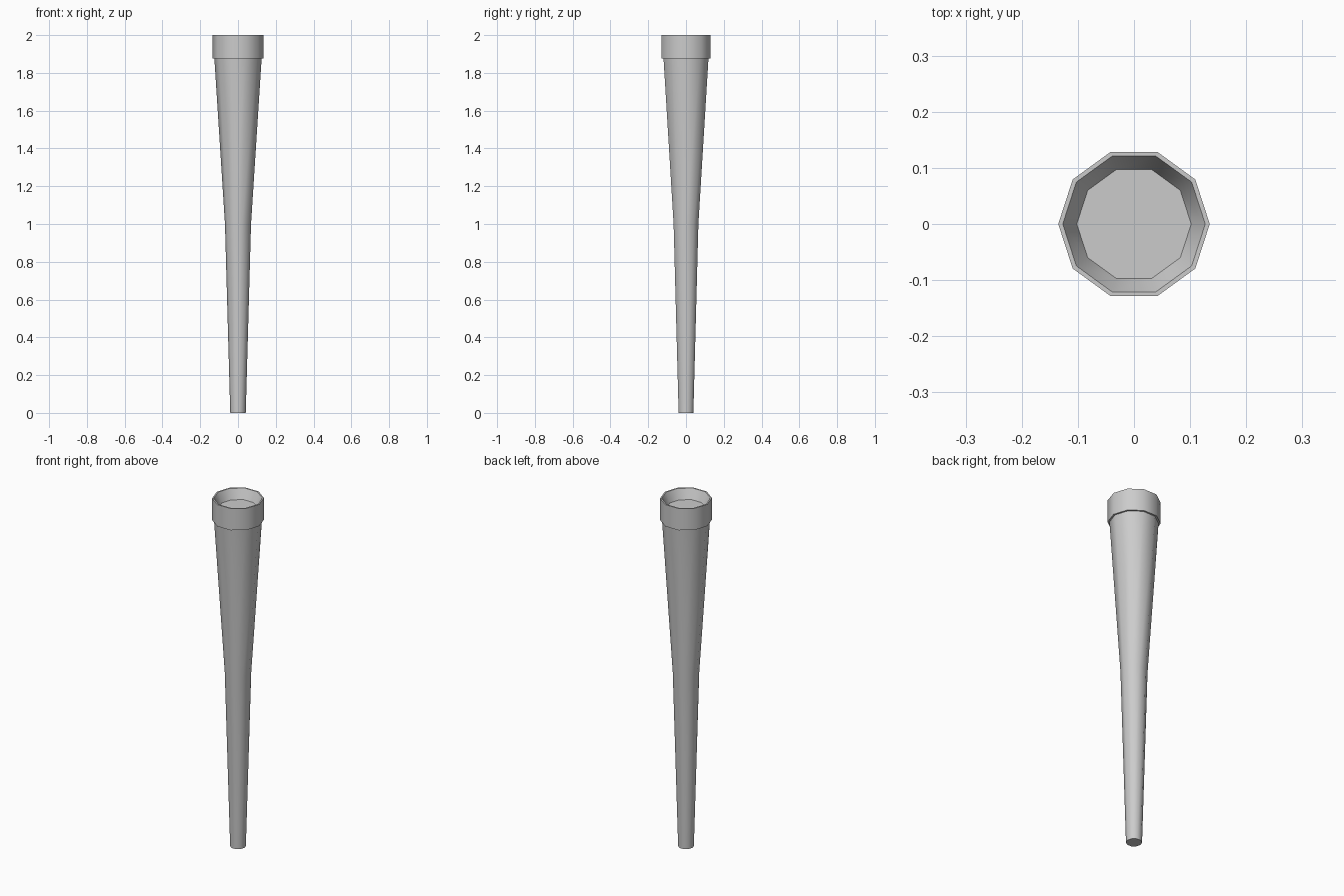
import bpy
import bmesh
from math import sin, cos, radians, tau

if "Cube" in bpy.data.objects:
    bpy.data.objects.remove(bpy.data.objects["Cube"])

SIDES = 10


def lathe(name, profile):
    """Spin (radius, z) rings around z and cap both ends."""
    bm = bmesh.new()
    rings = [[bm.verts.new((r * cos(tau * i / SIDES), r * sin(tau * i / SIDES), z))
              for i in range(SIDES)] for r, z in profile]
    for low, high in zip(rings, rings[1:]):
        for i in range(SIDES):
            j = (i + 1) % SIDES
            bm.faces.new((low[i], low[j], high[j], high[i]))
    bm.faces.new(rings[0][::-1])
    bm.faces.new(rings[-1])
    mesh = bpy.data.meshes.new(name)
    bm.to_mesh(mesh)
    bm.free()
    obj = bpy.data.objects.new(name, mesh)
    bpy.context.collection.objects.link(obj)
    bpy.ops.object.select_all(action='DESELECT')
    obj.select_set(True)
    bpy.context.view_layer.objects.active = obj
    bpy.ops.object.shade_smooth_by_angle(angle=radians(40))
    return obj


# Tapered shaft, stepped collar and shallow recessed cup in one closed shell
lathe("tapered_torch", [
    (0.041, 0.0),     # foot
    (0.069, 1.0),     # taper change
    (0.125, 1.875),   # top of shaft
    (0.135, 1.875),   # collar underside
    (0.135, 2.0),     # rim outside
    (0.127, 2.0),     # rim inside
    (0.102, 1.945),   # cup floor
])
